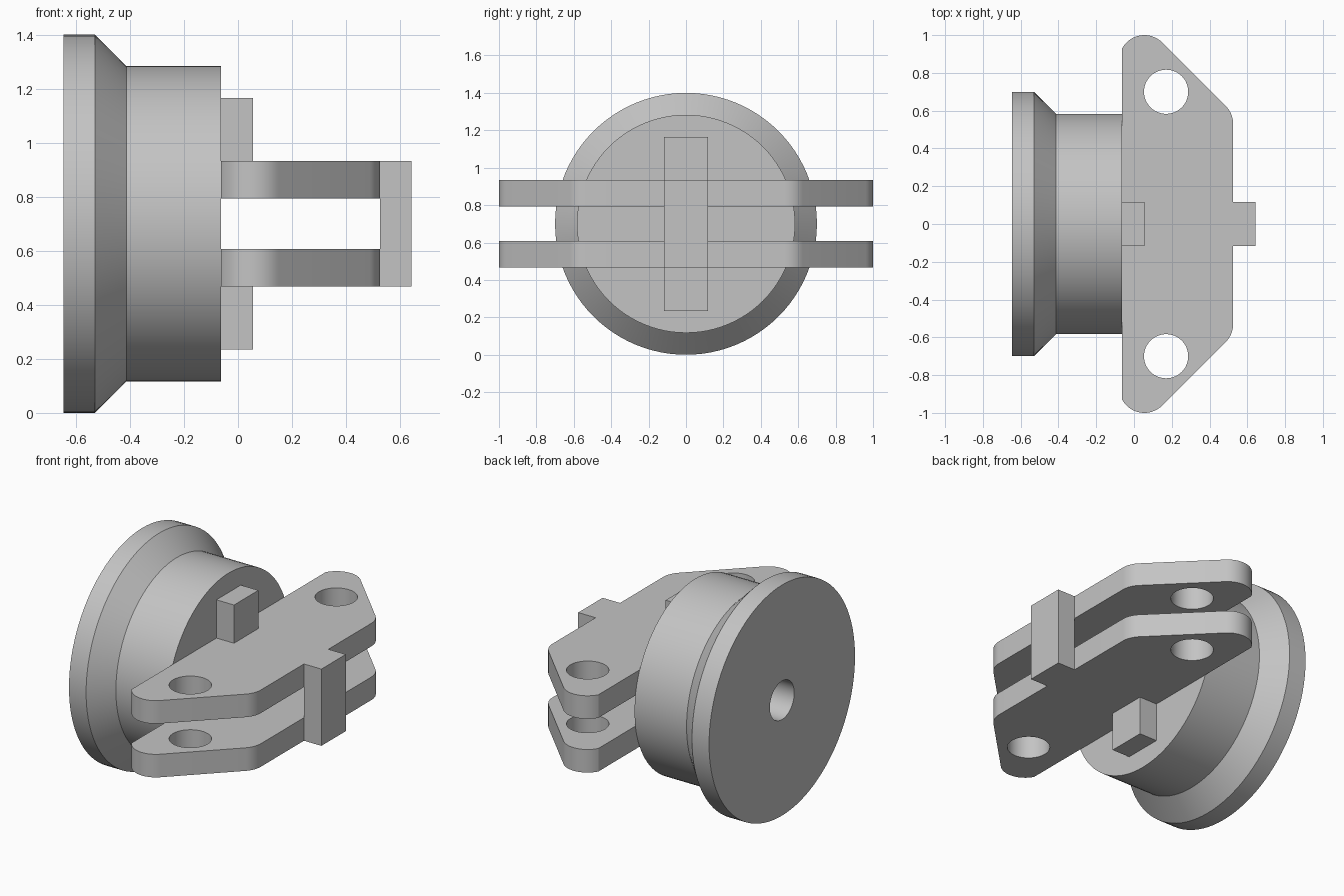
import bpy, bmesh
from math import sin, cos, pi, radians
from mathutils import Vector

if "Cube" in bpy.data.objects:
    bpy.data.objects.remove(bpy.data.objects["Cube"])

MID = 0.70        # height of the wheel axis
FACE = -0.063     # x of the hub's front face
END = 0.525       # x of the plates' outer edge
UNIT = 0.117      # recurring step: bore radius, bar half width

grey = bpy.data.materials.new("plain grey")
grey.use_nodes = True
grey.diffuse_color = (0.55, 0.55, 0.55, 1)
grey.node_tree.nodes["Principled BSDF"].inputs["Base Color"].default_value = (0.55, 0.55, 0.55, 1)


def finish(name, bm):
    """Weld, fix normals, and make a shaded object."""
    bmesh.ops.remove_doubles(bm, verts=bm.verts, dist=1e-5)
    bmesh.ops.recalc_face_normals(bm, faces=bm.faces)
    mesh = bpy.data.meshes.new(name)
    bm.to_mesh(mesh)
    bm.free()
    mesh.materials.clear()
    mesh.materials.append(grey)
    obj = bpy.data.objects.new(name, mesh)
    bpy.context.collection.objects.link(obj)
    bpy.ops.object.select_all(action='DESELECT')
    obj.select_set(True)
    bpy.context.view_layer.objects.active = obj
    bpy.ops.object.shade_smooth_by_angle(angle=radians(25))
    return obj


def box(name, lo, hi):
    bm = bmesh.new()
    bmesh.ops.create_cube(bm, size=1)
    lo, hi = Vector(lo), Vector(hi)
    bmesh.ops.scale(bm, vec=hi - lo, verts=bm.verts)
    bmesh.ops.translate(bm, vec=(lo + hi) / 2, verts=bm.verts)
    return finish(name, bm)


def arc(cx, cy, r, start, stop, steps):
    angles = [radians(start + (stop - start) * i / steps) for i in range(steps + 1)]
    return [(cx + r * cos(a), cy + r * sin(a)) for a in angles]


# Flanged wheel with a central bore, turned around the x axis
def wheel():
    profile = [(-0.645, UNIT), (-0.645, 0.70), (-0.53, 0.70),
               (-0.412, 0.583), (FACE, 0.583), (FACE, UNIT)]
    bm = bmesh.new()
    verts = [bm.verts.new((x, 0, MID + r)) for x, r in profile]
    edges = [bm.edges.new((v, verts[(i + 1) % len(verts)])) for i, v in enumerate(verts)]
    bmesh.ops.spin(bm, geom=verts + edges, cent=(0, 0, MID), axis=(1, 0, 0),
                   angle=2 * pi, steps=96, use_merge=True)
    finish("flanged_wheel", bm)


# Clevis plate: rounded outline with two pin holes, mirrored in y
def plate(name, z_mid):
    half = arc(END - 0.133, 0.53, 0.133, 0, 45, 8) + arc(0.055, 0.866, 0.134, 45, 151.5, 16)
    outline = half + [(x, -y) for x, y in reversed(half)]
    holes = [arc(0.17, s * 0.70, UNIT, 0, 360, 48)[:-1] for s in (1, -1)]
    curve = bpy.data.curves.new(name, 'CURVE')
    curve.dimensions = '2D'
    curve.fill_mode = 'BOTH'
    curve.extrude = 0.07
    for loop in [outline] + holes:
        spline = curve.splines.new('POLY')
        spline.points.add(len(loop) - 1)
        for p, (x, y) in zip(spline.points, loop):
            p.co = (x, y, 0, 1)
        spline.use_cyclic_u = True
    temp = bpy.data.objects.new(name + "_outline", curve)
    bm = bmesh.new()
    bm.from_mesh(temp.to_mesh())
    temp.to_mesh_clear()
    bpy.data.objects.remove(temp)
    bmesh.ops.translate(bm, vec=(0, 0, z_mid), verts=bm.verts)
    finish(name, bm)


wheel()
plate("lower_plate", MID - 0.163)
plate("upper_plate", MID + 0.163)

# End bar joining both plates, and ribs bracing them against the hub
box("end_bar", (END, -UNIT, MID - 0.233), (0.642, UNIT, MID + 0.233))
box("lower_rib", (FACE, -UNIT, MID - 0.465), (0.055, UNIT, MID - 0.233))
box("upper_rib", (FACE, -UNIT, MID + 0.233), (0.055, UNIT, MID + 0.465))
